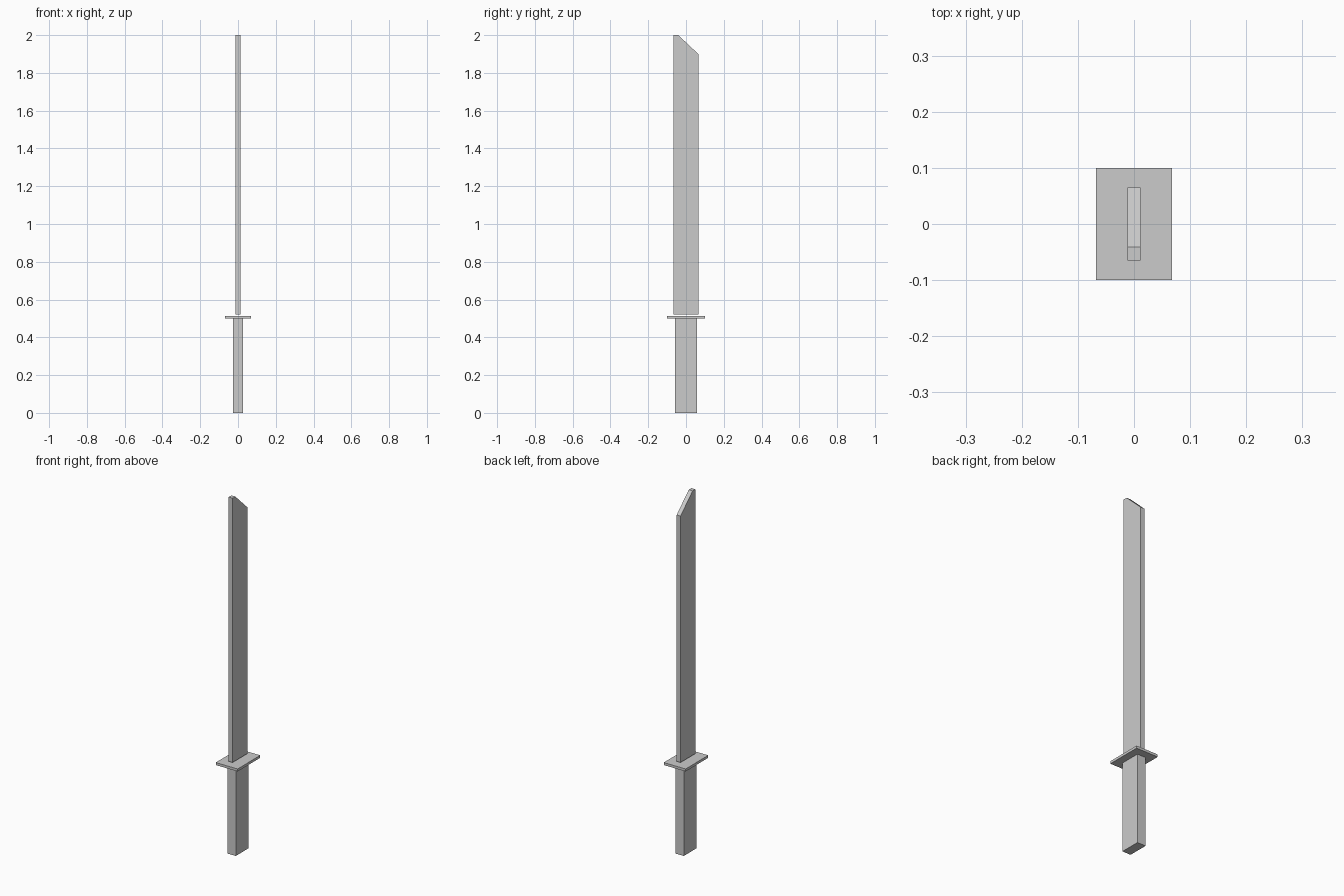
import bpy, bmesh

if "Cube" in bpy.data.objects:
    bpy.data.objects.remove(bpy.data.objects["Cube"])


def box(name, size, z0, z1):
    """Axis-aligned block centred on x = y = 0, from z0 to z1."""
    bpy.ops.mesh.primitive_cube_add(size=1, location=(0, 0, (z0 + z1) / 2))
    ob = bpy.context.object
    ob.name = name
    ob.scale = (size[0], size[1], z1 - z0)
    bpy.ops.object.transform_apply(location=False, rotation=False, scale=True)
    return ob


def extruded_profile(name, profile, half_width):
    """Extrude a (y, z) outline along x, centred on x = 0."""
    bm = bmesh.new()
    face = bm.faces.new([bm.verts.new((-half_width, y, z)) for y, z in profile])
    ext = bmesh.ops.extrude_face_region(bm, geom=[face])
    verts = [g for g in ext["geom"] if isinstance(g, bmesh.types.BMVert)]
    bmesh.ops.translate(bm, verts=verts, vec=(2 * half_width, 0, 0))
    bmesh.ops.recalc_face_normals(bm, faces=bm.faces)
    mesh = bpy.data.meshes.new(name)
    bm.to_mesh(mesh)
    bm.free()
    ob = bpy.data.objects.new(name, mesh)
    bpy.context.collection.objects.link(ob)
    return ob


# Grip and flat rectangular guard
box("handle", (0.052, 0.114), 0.0, 0.5)
box("guard", (0.135, 0.2), 0.5, 0.514)

# Straight blade with a slanted tip, sitting just above the guard
extruded_profile("blade", [(-0.065, 0.522), (0.065, 0.522), (0.065, 1.9),
                           (-0.041, 2.0), (-0.065, 2.0)], 0.012)
